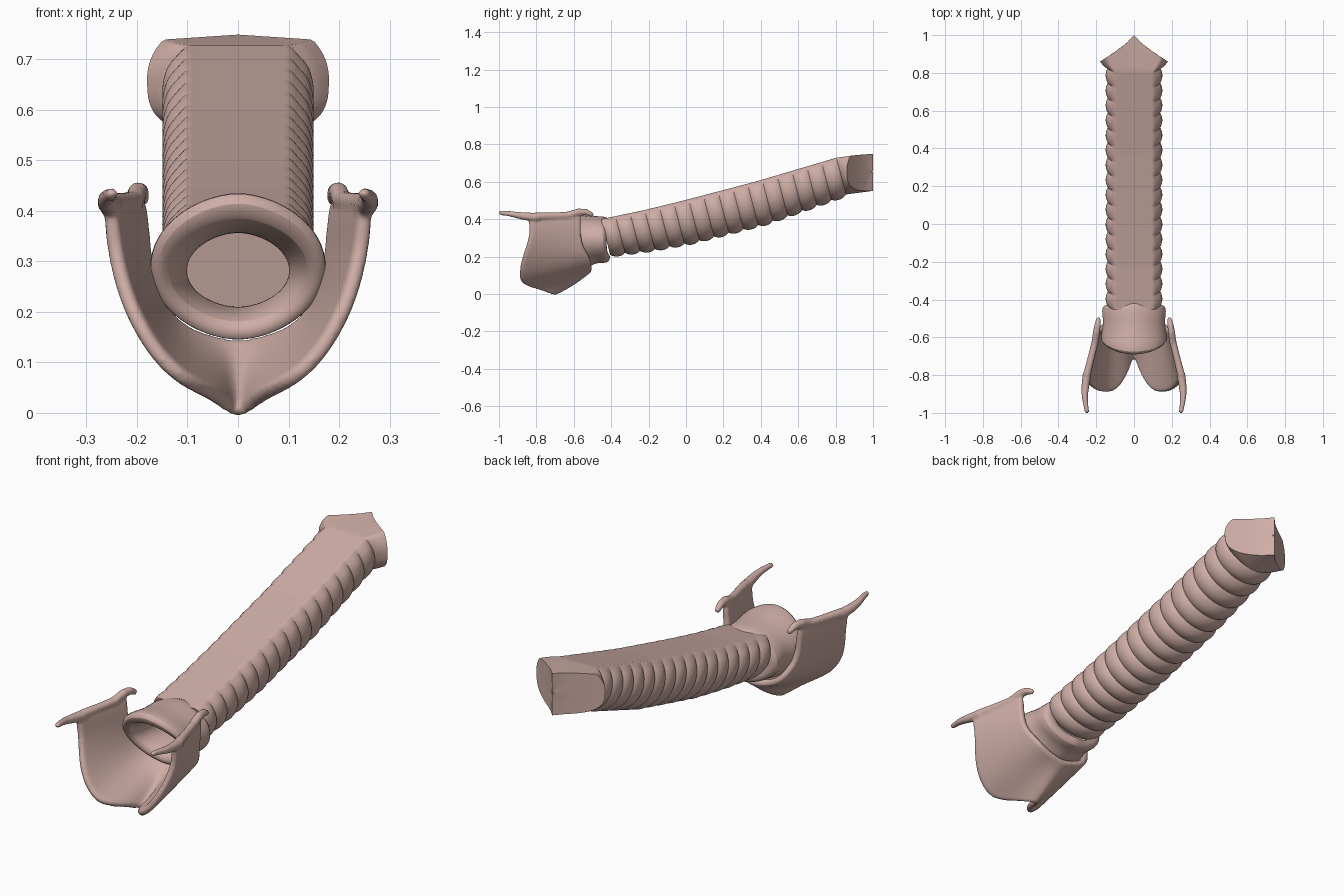
import bpy, bmesh, math
from mathutils import Vector

if "Cube" in bpy.data.objects:
    bpy.data.objects.remove(bpy.data.objects["Cube"])


def loft(name, loops, closed=False):
    """Skin closed loops of equal length; cap both ends or join last to first."""
    bm = bmesh.new()
    rows = [[bm.verts.new(p) for p in lp] for lp in loops]
    n = len(rows[0])
    pairs = list(zip(rows, rows[1:])) + ([(rows[-1], rows[0])] if closed else [])
    for a, b in pairs:
        for i in range(n):
            j = (i + 1) % n
            bm.faces.new((a[i], a[j], b[j], b[i]))
    if not closed:
        bm.faces.new(rows[0])
        bm.faces.new(rows[-1])
    bmesh.ops.recalc_face_normals(bm, faces=bm.faces)
    return finish(name, bm)


def finish(name, bm, angle=40):
    me = bpy.data.meshes.new(name)
    bm.to_mesh(me)
    bm.free()
    ob = bpy.data.objects.new(name, me)
    bpy.context.collection.objects.link(ob)
    bpy.ops.object.select_all(action='DESELECT')
    ob.select_set(True)
    bpy.context.view_layer.objects.active = ob
    bpy.ops.object.shade_smooth_by_angle(angle=math.radians(angle))
    ob.data.materials.append(mat)
    return ob


def lerp_table(table, v):
    for (a, *p), (b, *q) in zip(table, table[1:]):
        if v <= b:
            break
    k = (v - a) / (b - a)
    return [s + (e - s) * k for s, e in zip(p, q)]


mat = bpy.data.materials.new("cartilage")
mat.diffuse_color = (0.62, 0.42, 0.38, 1)
mat.use_nodes = True
mat.node_tree.nodes["Principled BSDF"].inputs["Base Color"].default_value = mat.diffuse_color

# ---- Windpipe: D-shaped section with ridged rings and a flat upper panel
N, RINGS, Y0, Y1 = 72, 16, -0.43, 0.83
SPAN = [(-0.45, 0.205, 0.395), (-0.2, 0.238, 0.447), (0.0, 0.275, 0.495),
        (0.4, 0.378, 0.60), (0.83, 0.53, 0.728), (1.0, 0.57, 0.745)]
CLIP = 0.68


def section(y, w, ridge, tilt=0.26, square=1.0):
    bot, top = lerp_table(SPAN, y)
    h = (top - bot) / (1 + CLIP)
    out = []
    for i in range(N):
        a = 2 * math.pi * i / N
        c, s = math.cos(a), math.sin(a)
        # rings fade out where they meet the panel
        g = ridge * max(0, min(1, (CLIP + 0.05 - s) / 0.35))
        x = (w + g) * math.copysign(abs(c) ** square, c)
        z = bot + h + (h + g) * math.copysign(abs(min(s, CLIP)) ** (square if s < 0 else 1), s)
        out.append(Vector((x, y - tilt * (z - (bot + top) / 2), z)))
    return out


def end_y(x):
    return 1.0 - 0.14 * min(1, abs(x) / 0.18) ** 0.8


STEPS = 10
loops = []
for k in range(RINGS * STEPS + 1):
    y = Y0 + (Y1 - Y0) * k / (RINGS * STEPS)
    loops.append(section(y, 0.138, 0.014 * abs(math.sin(math.pi * k / STEPS)) ** 0.7 - 0.002))

# flared lower end, cut to a central wedge
base = loops[-1]
final = section(0.92, 0.18, 0, 0, 0.65)
for k in (0.2, 0.45, 0.75, 1.0):
    lp = []
    for p, q in zip(base, final):
        r = p.lerp(q, k ** 0.6)
        r.y = p.y + (end_y(q.x) - p.y) * k
        r.z = p.z + (q.z - p.z) * k + 0.012 * k * (1 - abs(q.x) / 0.18) * (q.z > 0.65)
        lp.append(r)
    loops.append(lp)
rim = loops[-1]
for f in (0.97, 0.8, 0.6, 0.4, 0.2, 0.03):
    loops.append([Vector((p.x * f, end_y(p.x * f), 0.655 + (p.z - 0.655) * f)) for p in rim])
loft("windpipe", loops)

# ---- Ring cartilage: tall at the top, low at the bottom, funnel inside
RING = [(0.0, 0.110, 0.080, 0.293), (0.0, 0.150, 0.108, 0.291), (0.08, 0.170, 0.124, 0.291),
        (0.28, 0.170, 0.126, 0.291), (0.5, 0.162, 0.126, 0.292), (0.8, 0.174, 0.144, 0.29),
        (0.95, 0.177, 0.149, 0.29), (1.0, 0.160, 0.129, 0.288), (0.96, 0.138, 0.100, 0.282),
        (0.7, 0.118, 0.085, 0.281), (0.35, 0.103, 0.076, 0.281), (0.1, 0.100, 0.074, 0.281)]
loops = []
for t, rx, rz, zc in RING:
    lp = []
    for i in range(32):
        a = 2 * math.pi * i / 32
        s, c = math.sin(a), math.cos(a)
        front = -0.62 - 0.075 * s
        back = -0.405 - 0.02 * abs(c)
        lp.append((rx * math.copysign(abs(c) ** 1.12, c), back + (front - back) * t, zc + rz * s))
    loops.append(lp)
ring = loft("ring_cartilage", loops, closed=True)
m = ring.modifiers.new("smooth", 'SUBSURF')
m.levels = m.render_levels = 1

# ---- Shield cartilage: curved plate spanned between front and back edges
FRONT = [(0, -0.675, -0.012), (0.035, -0.79, 0.03), (0.095, -0.885, 0.055), (0.15, -0.893, 0.098),
         (0.196, -0.885, 0.167), (0.228, -0.86, 0.24), (0.249, -0.83, 0.33), (0.256, -0.85, 0.425)]
BACK = [(0, -0.51, 0.135), (0.05, -0.505, 0.142), (0.095, -0.505, 0.155), (0.13, -0.505, 0.178),
        (0.158, -0.525, 0.215), (0.177, -0.555, 0.265), (0.187, -0.565, 0.335), (0.192, -0.56, 0.432)]


def mirrored(pts):
    return [Vector((-x, y, z)) for x, y, z in pts[:0:-1]] + [Vector(p) for p in pts]


bm = bmesh.new()
rows = []
for k in (0, 0.08, 0.3, 0.55, 0.78, 0.94, 1):
    row = []
    for f, b in zip(mirrored(FRONT), mirrored(BACK)):
        p = f.lerp(b, k)
        p.z -= 0.015 * max(0, 1 - abs(p.x) / 0.16) * math.sin(math.pi * k)
        row.append(bm.verts.new(p))
    rows.append(row)
for a, b in zip(rows, rows[1:]):
    for i in range(len(a) - 1):
        bm.faces.new((a[i], a[i + 1], b[i + 1], b[i]))
bmesh.ops.recalc_face_normals(bm, faces=bm.faces)
shield = finish("shield_cartilage", bm)
m = shield.modifiers.new("thick", 'SOLIDIFY')
m.thickness, m.offset = 0.032, 0
shield.modifiers.new("smooth", 'SUBSURF').levels = 2
for m in list(shield.modifiers):
    bpy.ops.object.modifier_apply(modifier=m.name)

# horns as tapering bead chains, fused into the plate
HORNS = [
    [(0.250, -0.80, 0.41, 0.024), (0.258, -0.86, 0.415, 0.022), (0.261, -0.91, 0.423, 0.018),
     (0.256, -0.95, 0.43, 0.015), (0.25, -0.99, 0.434, 0.013)],
    [(0.250, -0.80, 0.415, 0.022), (0.225, -0.70, 0.418, 0.020), (0.205, -0.62, 0.422, 0.020)],
    [(0.205, -0.62, 0.425, 0.020), (0.199, -0.575, 0.438, 0.020), (0.193, -0.535, 0.438, 0.018),
     (0.188, -0.505, 0.424, 0.014)],
]
bm = bmesh.new()
bm.from_mesh(shield.data)
for chain in HORNS:
    for a, b in zip(chain, chain[1:]):
        for k in range(8):
            x, y, z, r = [s + (e - s) * k / 7 for s, e in zip(a, b)]
            for side in (-1, 1):
                v = bmesh.ops.create_icosphere(bm, subdivisions=2, radius=r)["verts"]
                bmesh.ops.translate(bm, verts=v, vec=(side * x, y, z))
bm.to_mesh(shield.data)
bm.free()
m = shield.modifiers.new("fuse", 'REMESH')
m.mode, m.voxel_size, m.use_smooth_shade = 'VOXEL', 0.007, True
m = shield.modifiers.new("soften", 'SMOOTH')
m.factor, m.iterations = 0.5, 5
